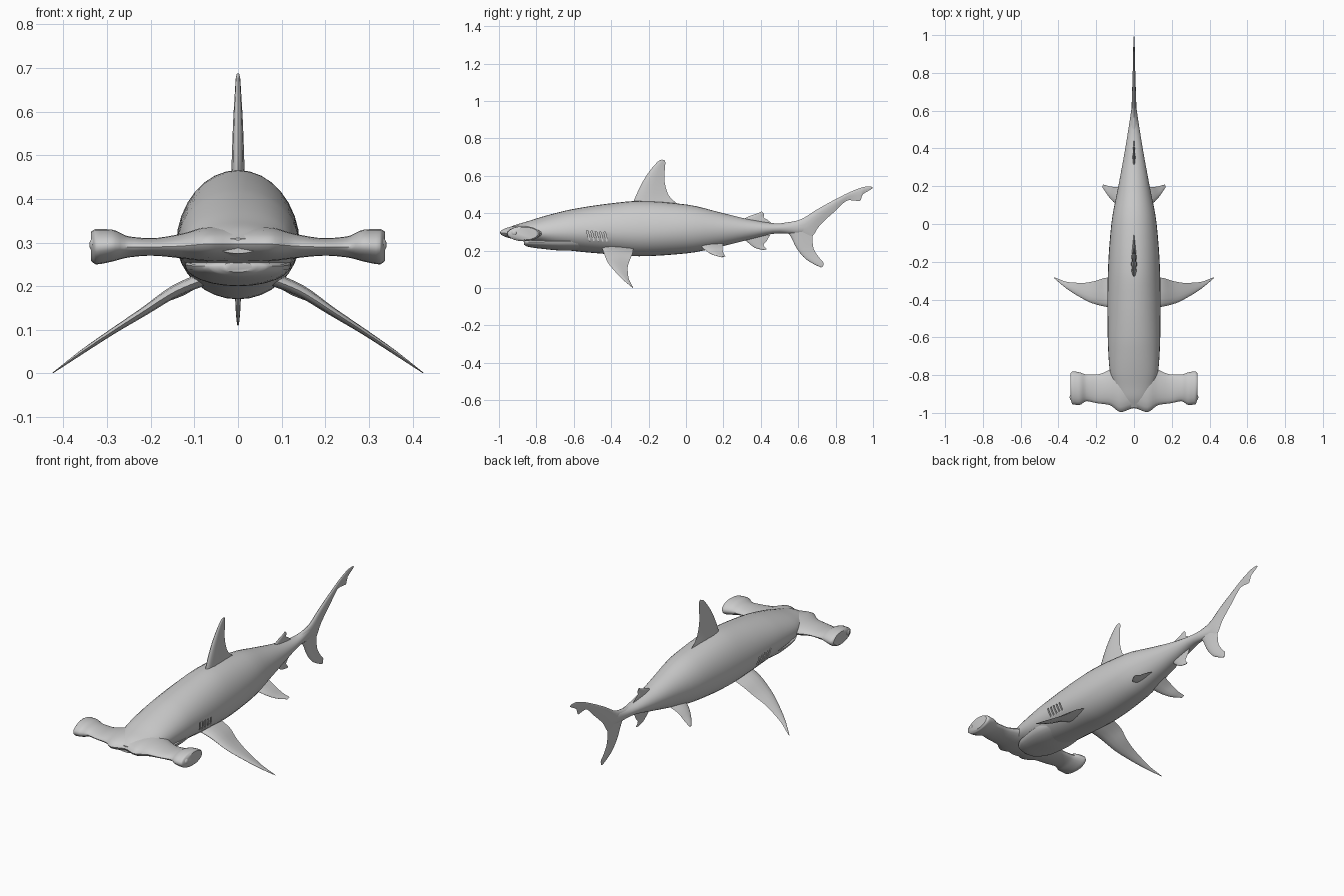
import bpy, bmesh, math
from mathutils import Vector

skin = bpy.data.materials.new("shark_grey")
skin.diffuse_color = (0.6, 0.6, 0.6, 1)


def smooth_rows(rows, steps):
    """Monotone curve through the rows; the first column is the parameter."""
    def slope(i, c):
        if i == 0 or i == len(rows) - 1:
            a, b = (0, 1) if i == 0 else (i - 1, i)
            return (rows[b][c] - rows[a][c]) / (rows[b][0] - rows[a][0])
        d0 = (rows[i][c] - rows[i-1][c]) / (rows[i][0] - rows[i-1][0])
        d1 = (rows[i+1][c] - rows[i][c]) / (rows[i+1][0] - rows[i][0])
        return 2 * d0 * d1 / (d0 + d1) if d0 * d1 > 0 else 0.0
    out = []
    for i in range(len(rows) - 1):
        a, b = rows[i], rows[i+1]
        h = b[0] - a[0]
        for k in range(steps):
            t = k / steps
            row = [a[0] + h * t]
            for c in range(1, len(a)):
                row.append((2*t**3 - 3*t**2 + 1) * a[c] + (t**3 - 2*t**2 + t) * h * slope(i, c)
                           + (3*t**2 - 2*t**3) * b[c] + (t**3 - t**2) * h * slope(i+1, c))
            out.append(row)
    return out + [list(rows[-1])]


def finish(obj, angle=45):
    bpy.ops.object.select_all(action='DESELECT')
    obj.select_set(True)
    bpy.context.view_layer.objects.active = obj
    bpy.ops.object.shade_smooth_by_angle(angle=math.radians(angle))


def loft(name, rings):
    """Bridge rings of points into a closed skin."""
    bm = bmesh.new()
    loops = [[bm.verts.new(p) for p in ring] for ring in rings]
    n = len(loops[0])
    for a, b in zip(loops, loops[1:]):
        for j in range(n):
            bm.faces.new((a[j], a[(j+1) % n], b[(j+1) % n], b[j]))
    bm.faces.new(loops[0])
    bm.faces.new(loops[-1])
    bmesh.ops.recalc_face_normals(bm, faces=bm.faces[:])
    mesh = bpy.data.meshes.new(name)
    bm.to_mesh(mesh)
    bm.free()
    mesh.materials.append(skin)
    obj = bpy.data.objects.new(name, mesh)
    bpy.context.collection.objects.link(obj)
    finish(obj)
    return obj


def trunk_ring(row, n=32):
    """Oval section: y, half width, bottom, top, height of widest point."""
    y, w, zb, zt, zc = row
    ring = []
    for j in range(n):
        a = 2 * math.pi * j / n
        s = math.sin(a)
        ring.append(Vector((w * math.cos(a), y, zc + s * ((zt - zc) if s > 0 else (zc - zb)))))
    return ring


# Body
body = loft("body", [trunk_ring(r) for r in smooth_rows([
    (-0.97, 0.05, 0.275, 0.31, 0.293), (-0.92, 0.085, 0.265, 0.335, 0.295),
    (-0.86, 0.108, 0.252, 0.353, 0.295), (-0.78, 0.128, 0.235, 0.378, 0.295),
    (-0.70, 0.135, 0.213, 0.40, 0.297), (-0.60, 0.139, 0.198, 0.423, 0.30),
    (-0.40, 0.141, 0.18, 0.453, 0.30), (-0.25, 0.138, 0.17, 0.466, 0.30),
    (0.0, 0.12, 0.185, 0.447, 0.31), (0.20, 0.083, 0.225, 0.40, 0.315),
    (0.35, 0.055, 0.262, 0.365, 0.315), (0.50, 0.03, 0.293, 0.345, 0.32),
    (0.60, 0.015, 0.29, 0.355, 0.322), (0.68, 0.005, 0.31, 0.375, 0.345)], 4)])

# Gill slits cut into both flanks
bm = bmesh.new()
for side in (-1, 1):
    for k in range(5):
        g = bmesh.ops.create_cube(bm, size=1)["verts"]
        bmesh.ops.scale(bm, verts=g, vec=(0.026, 0.008, 0.07 - 0.004 * k))
        for v in g:
            v.co.y -= 0.25 * v.co.z
        bmesh.ops.translate(bm, verts=g, vec=(side * 0.139, -0.52 + 0.023 * k, 0.272))
mesh = bpy.data.meshes.new("gill_cutter")
bm.to_mesh(mesh)
bm.free()
mesh.materials.append(skin)
cutter = bpy.data.objects.new("gill_cutter", mesh)
cutter.hide_render = True
bpy.context.collection.objects.link(cutter)
cut = body.modifiers.new("gills", 'BOOLEAN')
cut.operation, cut.object, cut.solver = 'DIFFERENCE', cutter, 'EXACT'
bpy.context.view_layer.objects.active = body
bpy.ops.object.modifier_apply(modifier=cut.name)
bpy.data.objects.remove(cutter)
finish(body)

# Lower jaw, overhung by the snout
loft("lower_jaw", [trunk_ring(r, 24) for r in smooth_rows([
    (-0.866, 0.035, 0.232, 0.255, 0.246), (-0.85, 0.07, 0.222, 0.258, 0.246),
    (-0.78, 0.108, 0.211, 0.262, 0.247), (-0.65, 0.122, 0.2, 0.27, 0.25),
    (-0.55, 0.11, 0.2, 0.27, 0.25)], 4)])

# Hammer-shaped head: span x, front, back, bottom, top
half = [(0.0, -0.975, -0.70, 0.255, 0.338), (0.07, -0.996, -0.715, 0.257, 0.336),
        (0.13, -0.958, -0.772, 0.264, 0.32), (0.20, -0.948, -0.797, 0.27, 0.31),
        (0.25, -0.938, -0.797, 0.266, 0.314), (0.29, -0.958, -0.785, 0.256, 0.33),
        (0.325, -0.955, -0.78, 0.25, 0.331), (0.337, -0.925, -0.79, 0.258, 0.325)]
span = [(-r[0],) + r[1:] for r in reversed(half[1:])] + half
rings = []
for x, yf, yb, zb, zt in smooth_rows(span, 4):
    ring = []
    for j in range(20):
        a = 2 * math.pi * j / 20
        s = math.sin(a)
        z = (zb + zt) / 2 + (zt - zb) / 2 * math.copysign(abs(s) ** 1.1, s)
        ring.append(Vector((x, (yf + yb) / 2 - (yb - yf) / 2 * math.cos(a), z)))
    rings.append(ring)
loft("hammer_head", rings)

# Eyes at the ends of the hammer
for side, label in ((-1, "left"), (1, "right")):
    bpy.ops.mesh.primitive_uv_sphere_add(segments=16, ring_count=8, radius=0.017,
                                         location=(side * 0.328, -0.918, 0.295))
    eye = bpy.context.object
    eye.name = "eye_" + label
    eye.scale = (0.75, 1, 1)
    eye.data.materials.append(skin)
    finish(eye)


FOIL = [(0, 0), (0.03, 0.4), (0.12, 0.8), (0.3, 1), (0.55, 0.75), (0.8, 0.35), (1, 0)]


def fin(name, rows, normal=(1, 0, 0), side=1):
    """Rows of leading point, trailing point and half thickness, root to tip."""
    nrm = Vector(normal).normalized()
    rings = []
    for r in smooth_rows([(i,) + row for i, row in enumerate(rows)], 4):
        lead, trail, th = Vector(r[1:4]), Vector(r[4:7]), r[7]
        ring = [lead.lerp(trail, t) + nrm * th * h for t, h in FOIL]
        ring += [lead.lerp(trail, t) - nrm * th * h for t, h in FOIL[-2:0:-1]]
        rings.append([Vector((p.x * side, p.y, p.z)) for p in ring])
    return loft(name, rings)


def middle_fin(name, rows):
    fin(name, [(0, a, b, 0, c, d, th) for a, b, c, d, th in rows])


# Fins on the centre line
middle_fin("dorsal_fin", [
    (-0.29, 0.44, -0.02, 0.43, 0.016), (-0.265, 0.50, -0.095, 0.50, 0.014),
    (-0.225, 0.58, -0.115, 0.58, 0.011), (-0.175, 0.65, -0.113, 0.64, 0.007),
    (-0.145, 0.68, -0.11, 0.67, 0.005), (-0.13, 0.687, -0.115, 0.684, 0.003)])
middle_fin("second_dorsal_fin", [
    (0.28, 0.355, 0.47, 0.335, 0.008), (0.34, 0.385, 0.435, 0.365, 0.006),
    (0.385, 0.40, 0.415, 0.378, 0.004), (0.405, 0.41, 0.418, 0.395, 0.002)])
middle_fin("anal_fin", [
    (0.30, 0.27, 0.45, 0.285, 0.008), (0.335, 0.24, 0.43, 0.25, 0.006),
    (0.375, 0.212, 0.415, 0.23, 0.004), (0.42, 0.203, 0.432, 0.208, 0.002)])
middle_fin("tail_upper_lobe", [
    (0.50, 0.345, 0.54, 0.293, 0.02), (0.60, 0.362, 0.66, 0.27, 0.013),
    (0.70, 0.42, 0.715, 0.335, 0.010), (0.80, 0.475, 0.79, 0.405, 0.007),
    (0.88, 0.515, 0.87, 0.47, 0.005), (0.94, 0.538, 0.928, 0.465, 0.004),
    (0.96, 0.542, 0.945, 0.50, 0.003), (0.985, 0.543, 0.98, 0.522, 0.002),
    (0.999, 0.537, 0.996, 0.532, 0.001)])
middle_fin("tail_lower_lobe", [
    (0.52, 0.325, 0.70, 0.34, 0.012), (0.56, 0.275, 0.675, 0.285, 0.010),
    (0.59, 0.215, 0.68, 0.22, 0.008), (0.64, 0.155, 0.71, 0.165, 0.006),
    (0.69, 0.125, 0.735, 0.135, 0.004), (0.722, 0.11, 0.733, 0.115, 0.002)])

# Paired fins
for side, label in ((-1, "left"), (1, "right")):
    fin("pectoral_fin_" + label, [
        (0.08, -0.45, 0.215, 0.08, -0.28, 0.22, 0.016),
        (0.14, -0.44, 0.19, 0.15, -0.285, 0.188, 0.014),
        (0.22, -0.42, 0.14, 0.20, -0.30, 0.15, 0.010),
        (0.29, -0.385, 0.095, 0.27, -0.312, 0.107, 0.007),
        (0.36, -0.34, 0.048, 0.345, -0.308, 0.057, 0.005),
        (0.425, -0.285, 0.001, 0.42, -0.283, 0.004, 0.001)], (0.55, 0, 0.83), side)
    fin("pelvic_fin_" + label, [
        (0.04, 0.07, 0.235, 0.04, 0.20, 0.24, 0.010),
        (0.09, 0.10, 0.205, 0.09, 0.195, 0.215, 0.008),
        (0.13, 0.14, 0.18, 0.13, 0.20, 0.187, 0.005),
        (0.165, 0.19, 0.165, 0.165, 0.21, 0.17, 0.002)], (0.5, 0, 0.86), side)
